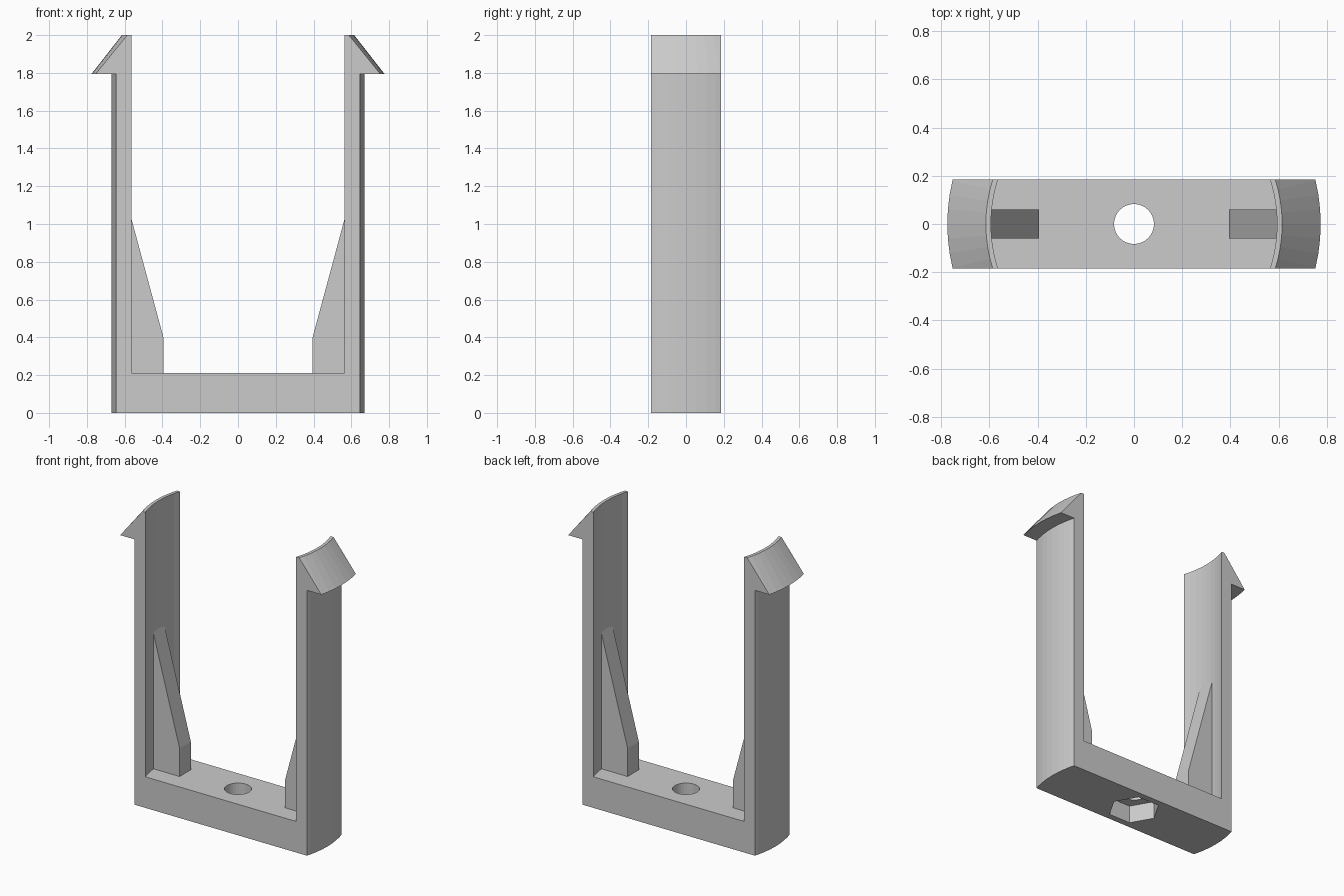
import bpy, bmesh, math

if "Cube" in bpy.data.objects:
    bpy.data.objects.remove(bpy.data.objects["Cube"])

R_IN, R_OUT, HALF_W = 0.594, 0.671, 0.184   # wall radii, half depth of the strip
FLOOR = 0.21

mat = bpy.data.materials.new("plain_grey")
mat.diffuse_color = (0.6, 0.6, 0.6, 1)
mat.use_nodes = True
mat.node_tree.nodes["Principled BSDF"].inputs["Base Color"].default_value = mat.diffuse_color


def make(name, bm, helper=False):
    bmesh.ops.recalc_face_normals(bm, faces=bm.faces)
    me = bpy.data.meshes.new(name)
    bm.to_mesh(me)
    bm.free()
    me.materials.append(mat)
    ob = bpy.data.objects.new(name, me)
    bpy.context.collection.objects.link(ob)
    if helper:
        ob.hide_render = True
        ob.hide_viewport = True
        ob.display_type = 'WIRE'
    return ob


def lathe(profile, steps):
    bm = bmesh.new()
    vs = [bm.verts.new((r, 0, z)) for r, z in profile]
    es = [bm.edges.new(p) for p in zip(vs, vs[1:])]
    bmesh.ops.spin(bm, geom=vs + es, axis=(0, 0, 1), cent=(0, 0, 0),
                   angle=math.tau, steps=steps)
    bmesh.ops.remove_doubles(bm, verts=bm.verts, dist=1e-4)
    return bm


def extrude_y(points, half):
    bm = bmesh.new()
    f = bm.faces.new([bm.verts.new((x, -half, z)) for x, z in points])
    r = bmesh.ops.extrude_face_region(bm, geom=[f])
    bmesh.ops.translate(bm, vec=(0, 2 * half, 0),
                        verts=[v for v in r["geom"] if isinstance(v, bmesh.types.BMVert)])
    return bm


def boolean(ob, cutter, op):
    m = ob.modifiers.new(cutter.name, 'BOOLEAN')
    m.object, m.operation, m.solver = cutter, op, 'EXACT'


# Clip frame: a turned cup with a barbed rim, trimmed to a flat strip
frame = make("clip_frame", lathe([(0, 0), (R_OUT, 0), (R_OUT, 1.795), (0.775, 1.795),
                                  (0.615, 2), (R_IN, 2), (R_IN, FLOOR), (0, FLOOR)], 80))
strip = make("strip_trim", extrude_y([(-1, -1), (1, -1), (1, 3), (-1, 3)], HALF_W), True)
boolean(frame, strip, 'INTERSECT')

# Screw hole and hexagonal nut pocket underneath
hole = make("screw_hole_cutter", lathe([(0, -0.1), (0.083, -0.1), (0.083, 0.4), (0, 0.4)], 32), True)
pocket = make("nut_pocket_cutter", lathe([(0, -0.1), (0.163, -0.1), (0.163, 0.12), (0, 0.12)], 6), True)
for c in (pocket, hole):
    boolean(frame, c, 'DIFFERENCE')

# Tapered stiffening ribs inside each arm
for side, label in ((-1, "left"), (1, "right")):
    pts = [(0.395, FLOOR - 0.005), (0.6, FLOOR - 0.005), (0.6, 1.16), (0.395, 0.4)]
    make(label + "_rib", extrude_y([(side * x, z) for x, z in pts], 0.06))
